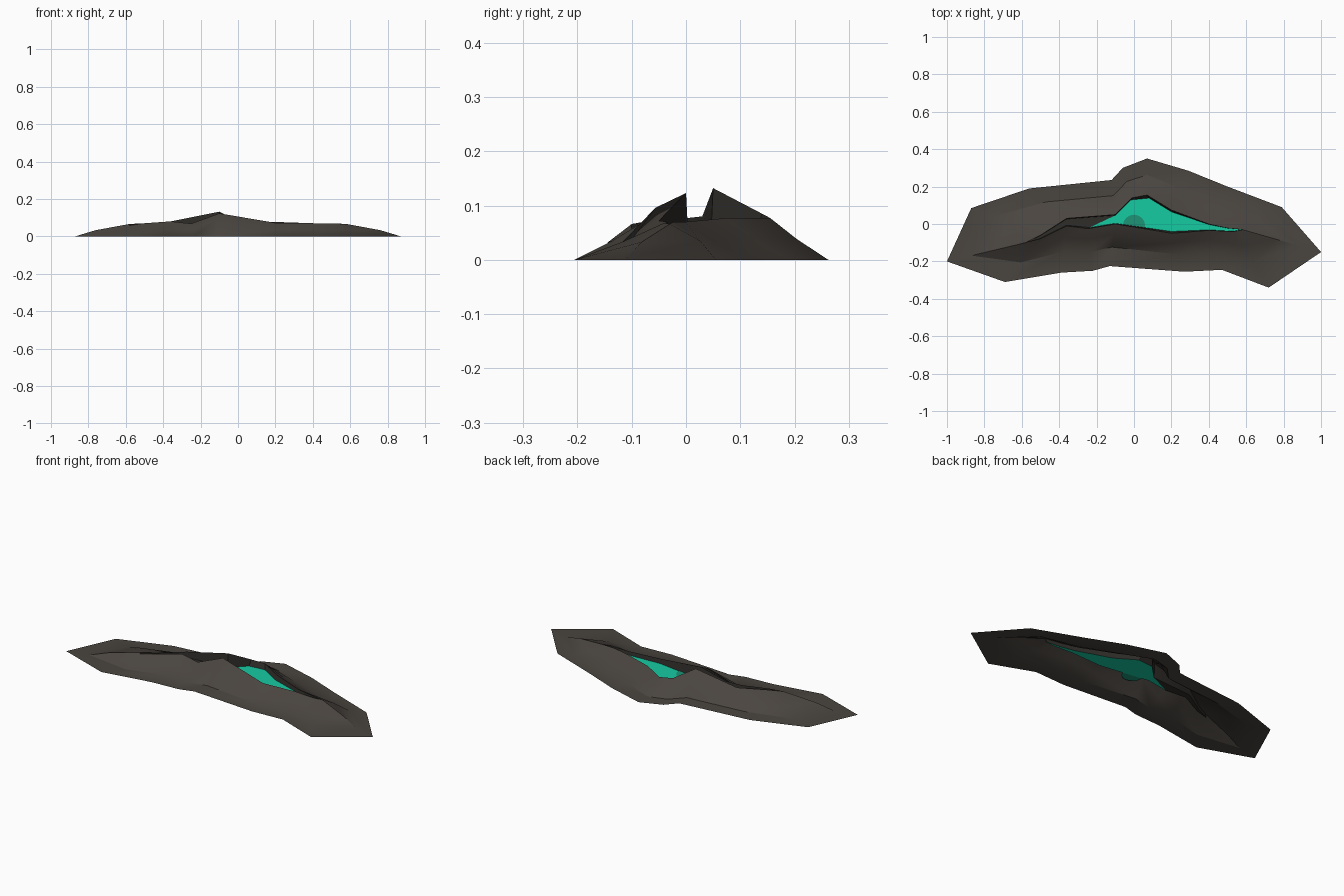
import bpy, bmesh, math
from mathutils import Vector

if "Cube" in bpy.data.objects:
    bpy.data.objects.remove(bpy.data.objects["Cube"])


def material(name, rgb):
    m = bpy.data.materials.new(name)
    m.diffuse_color = (*rgb, 1)
    m.use_nodes = True
    m.node_tree.nodes["Principled BSDF"].inputs["Base Color"].default_value = m.diffuse_color
    return m


rock = material("dark_rock", (0.068, 0.059, 0.050))
inner_rock = material("inner_rock", (0.030, 0.027, 0.023))
glow = material("emerald_glow", (0.008, 0.60, 0.36))
deep = material("deep_green", (0.012, 0.30, 0.18))


def make_object(name, bm, mats):
    me = bpy.data.meshes.new(name)
    bm.to_mesh(me)
    bm.free()
    for m in mats:
        me.materials.append(m)
    ob = bpy.data.objects.new(name, me)
    bpy.context.collection.objects.link(ob)
    return ob


# Ground outline, counter-clockwise from the left tip
outline = [(-1, -.2), (-.69, -.31), (-.39, -.26), (-.22, -.25), (-.13, -.225),
           (.27, -.255), (.47, -.245), (.72, -.34), (1, -.15), (.79, .09),
           (.5, .2), (.29, .285), (.07, .35), (-.06, .3), (-.12, .235),
           (-.56, .19), (-.87, .085)]

# Raised lip of the crack, one point per outline point
lip = [(-.58, -.1, .066), (-.5, -.078, .07), (-.36, -.01, .08), (-.25, -.025, .068),
       (-.1, 0, .123), (.2, -.05, .072), (.4, -.034, .07), (.53, -.04, .068),
       (.58, -.03, .066), (.5, -.022, .07), (.4, 0, .07), (.2, .075, .077),
       (.07, .155, .077), (-.01, .14, .085), (-.1, .05, .132), (-.36, .03, .08),
       (-.5, -.06, .07)]
# Point across the crack from each lip point
across = [0, 16, 15, 14, 14, 11, 10, 9, 8, 7, 6, 5, 5, 4, 4, 2, 1]
FLOOR = 0.048
N = len(lip)
lipv = [Vector(p) for p in lip]
out = [Vector((x, y, 0)) for x, y in outline]

foot, shoulder, inner = [], [], []
for i in range(N):
    tip = abs(outline[i][0]) > .78
    p = out[i].lerp(lipv[i], .31 if tip else .45)
    p.z = 0
    foot.append(p)
    q = out[i].lerp(lipv[i], .57 if tip else .75)
    q.z = lip[i][2] * (.78 if lip[i][2] > .1 else .5)
    shoulder.append(q)
    r = lipv[i].lerp(lipv[across[i]], .08)
    r.z = FLOOR
    inner.append(r)

# Rock shell: flat skirt, slope, shoulder, then the steep inner wall
bm = bmesh.new()
rings = [[bm.verts.new(p) for p in ring] for ring in (out, foot, shoulder, lipv, inner)]
for k in range(len(rings) - 1):
    a, b = rings[k], rings[k + 1]
    for i in range(N):
        j = (i + 1) % N
        f = bm.faces.new((a[i], a[j], b[j], b[i]))
        f.material_index = 1 if k == 3 else 0
# Dark floor of the narrow left end
f = bm.faces.new([rings[4][i] for i in (14, 15, 16, 0, 1, 2, 3)])
f.material_index = 1
bmesh.ops.triangulate(bm, faces=[f])
shell = make_object("cracked_ground", bm, [rock, inner_rock])
bpy.context.view_layer.objects.active = shell
shell.select_set(True)
bpy.ops.object.shade_smooth_by_angle(angle=math.radians(30))

# Glowing floor of the crack
bm = bmesh.new()
f = bm.faces.new([bm.verts.new(inner[i]) for i in range(3, 15)])
bmesh.ops.triangulate(bm, faces=[f])
make_object("glowing_floor", bm, [glow])

# Darker round spot on the glow
bm = bmesh.new()
bmesh.ops.create_circle(bm, cap_ends=True, segments=16, radius=.06)
bmesh.ops.translate(bm, verts=bm.verts, vec=(0, -.01, FLOOR + .003))
make_object("dark_spot", bm, [deep])
